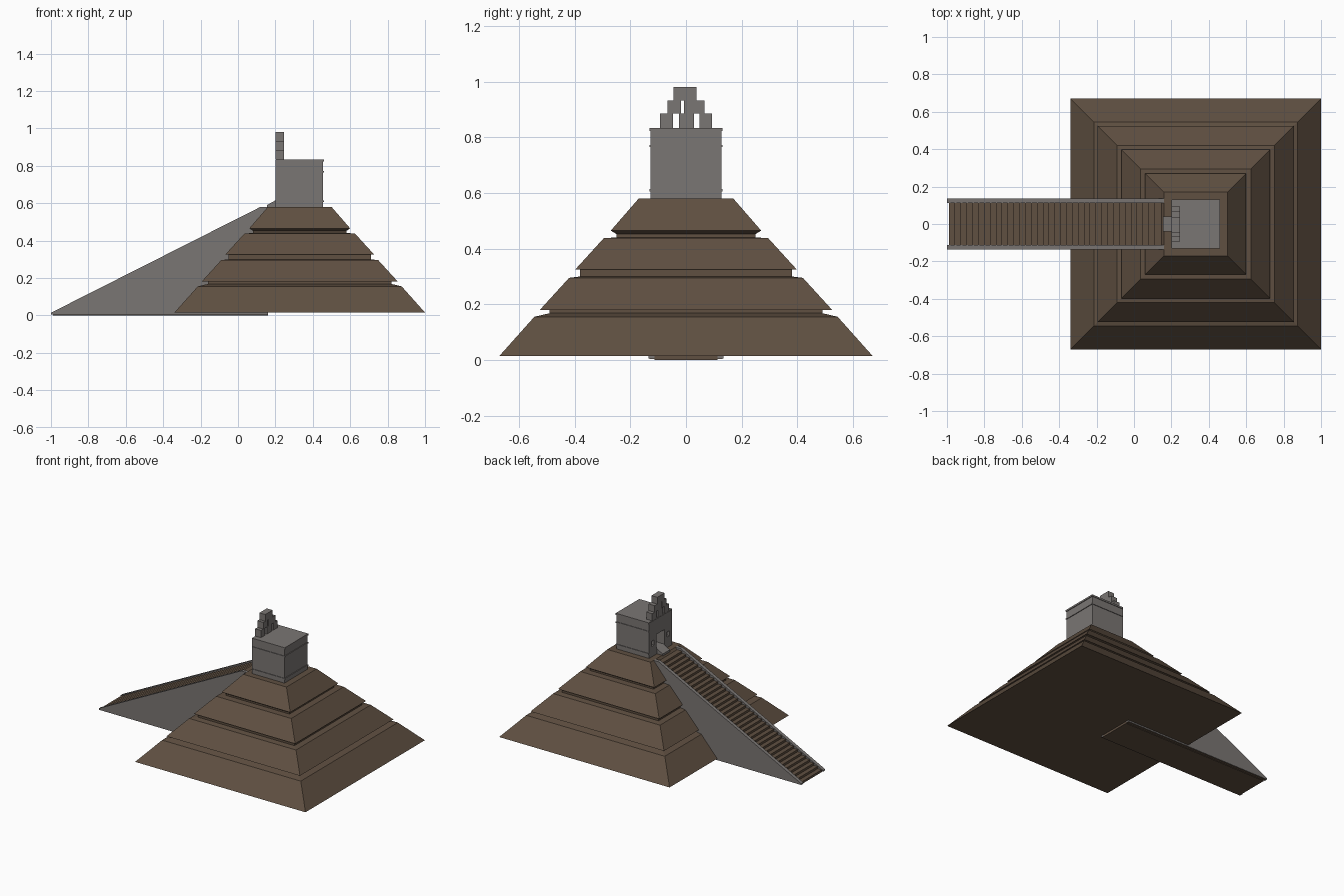
import bpy, bmesh
from mathutils import Vector

cube = bpy.data.objects.get("Cube")
if cube:
    bpy.data.objects.remove(cube, do_unlink=True)


def material(name, rgb):
    m = bpy.data.materials.new(name)
    m.use_nodes = True
    m.diffuse_color = (*rgb, 1)
    m.node_tree.nodes["Principled BSDF"].inputs["Base Color"].default_value = (*rgb, 1)
    return m


BROWN = material("brown stone", (0.115, 0.079, 0.053))
GREY = material("grey stone", (0.195, 0.180, 0.172))


def finish(bm, name, mat):
    bmesh.ops.recalc_face_normals(bm, faces=bm.faces)
    mesh = bpy.data.meshes.new(name)
    bm.to_mesh(mesh)
    bm.free()
    ob = bpy.data.objects.new(name, mesh)
    bpy.context.collection.objects.link(ob)
    mesh.materials.append(mat)
    return ob


def box(name, x, y, z, mat):
    """Box from (min, max) pairs."""
    bm = bmesh.new()
    bmesh.ops.create_cube(bm, size=1)
    for v in bm.verts:
        v.co = [(lo + hi) / 2 + c * (hi - lo) for c, (lo, hi) in zip(v.co, (x, y, z))]
    return finish(bm, name, mat)


def extrude_xz(name, outline, y0, y1, mat):
    """Outline in x and z, extruded along y."""
    bm = bmesh.new()
    face = bm.faces.new([bm.verts.new((x, y0, z)) for x, z in outline])
    ext = bmesh.ops.extrude_face_region(bm, geom=[face])["geom"]
    moved = [g for g in ext if isinstance(g, bmesh.types.BMVert)]
    bmesh.ops.translate(bm, verts=moved, vec=Vector((0, y1 - y0, 0)))
    return finish(bm, name, mat)


# Stepped pyramid: square rings of (half width, height)
CX = 0.33
profile = [(0.67, 0.015), (0.545, 0.155), (0.49, 0.168), (0.49, 0.18),
           (0.525, 0.18), (0.42, 0.295), (0.38, 0.3), (0.38, 0.325),
           (0.398, 0.325), (0.295, 0.438), (0.25, 0.44), (0.25, 0.452),
           (0.27, 0.465), (0.17, 0.58)]
bm = bmesh.new()
rings = [[bm.verts.new((CX + sx * r, sy * r, z))
          for sx, sy in ((-1, -1), (1, -1), (1, 1), (-1, 1))] for r, z in profile]
for a, b in zip(rings, rings[1:]):
    for i in range(4):
        j = (i + 1) % 4
        bm.faces.new((a[i], a[j], b[j], b[i]))
bm.faces.new(rings[0])
bm.faces.new(rings[-1])
finish(bm, "pyramid_tiers", BROWN)

# Stairway: stepped wedge between two sloping side walls
STEPS = 36
X0, X1, Z0, Z1 = -0.99, 0.14, 0.005, 0.57
run, rise = (X1 - X0) / STEPS, (Z1 - Z0) / STEPS
outline = [(0.16, 0), (X0, 0)]
for i in range(STEPS):
    outline += [(X0 + i * run, Z0 + i * rise + rise * 0.7),
                (X0 + (i + 1) * run, Z0 + i * rise + rise * 0.7)]
outline.append((0.16, outline[-1][1]))
extrude_xz("stair_steps", outline, -0.113, 0.113, BROWN)
wall = [(-1, 0.005), (0.16, 0.005), (0.16, 0.58), (0.12, 0.58), (-1, 0.014)]
for side, s in (("left", 1), ("right", -1)):
    extrude_xz(f"stair_wall_{side}", wall, s * 0.111, s * 0.135, GREY)
box("stair_base", (-0.99, 0.16), (-0.132, 0.132), (0.003, 0.012), BROWN)

# Temple with doorway and two niches
temple = box("temple", (0.2, 0.455), (-0.128, 0.128), (0.575, 0.83), GREY)
openings = [((0.1, 0.4), (-0.045, 0.045), (0.615, 0.72)),
            ((0.1, 0.23), (0.075, 0.1), (0.655, 0.69)),
            ((0.1, 0.23), (-0.1, -0.075), (0.655, 0.69))]
for i, o in enumerate(openings):
    cutter = box(f"opening_cutter_{i}", *o, GREY)
    cutter.hide_render = True
    cutter.hide_viewport = True
    mod = temple.modifiers.new("opening", "BOOLEAN")
    mod.operation = "DIFFERENCE"
    mod.solver = "EXACT"
    mod.object = cutter

# Door threshold ramp and mouldings
extrude_xz("door_ramp", [(0.155, 0.575), (0.21, 0.575), (0.21, 0.615), (0.2, 0.615),
                         (0.155, 0.59)], -0.04, 0.04, GREY)
for name, z0, z1 in (("base_moulding", 0.605, 0.615), ("frieze_moulding", 0.765, 0.773),
                     ("roof_slab", 0.822, 0.834)):
    box(name, (0.202, 0.46), (-0.132, 0.132), (z0, z1), GREY)

# Roof comb: three rows of blocks
comb = [(0.834, 0.885, ((-0.094, -0.046), (-0.026, 0.028), (0.048, 0.094))),
        (0.885, 0.932, ((-0.067, -0.018), (-0.008, 0.067))),
        (0.932, 0.98, ((-0.045, 0.037),))]
for row, (z0, z1, spans) in enumerate(comb):
    for n, span in enumerate(spans):
        box(f"roof_comb_{row}_{n}", (0.2, 0.246), span, (z0, z1), GREY)
